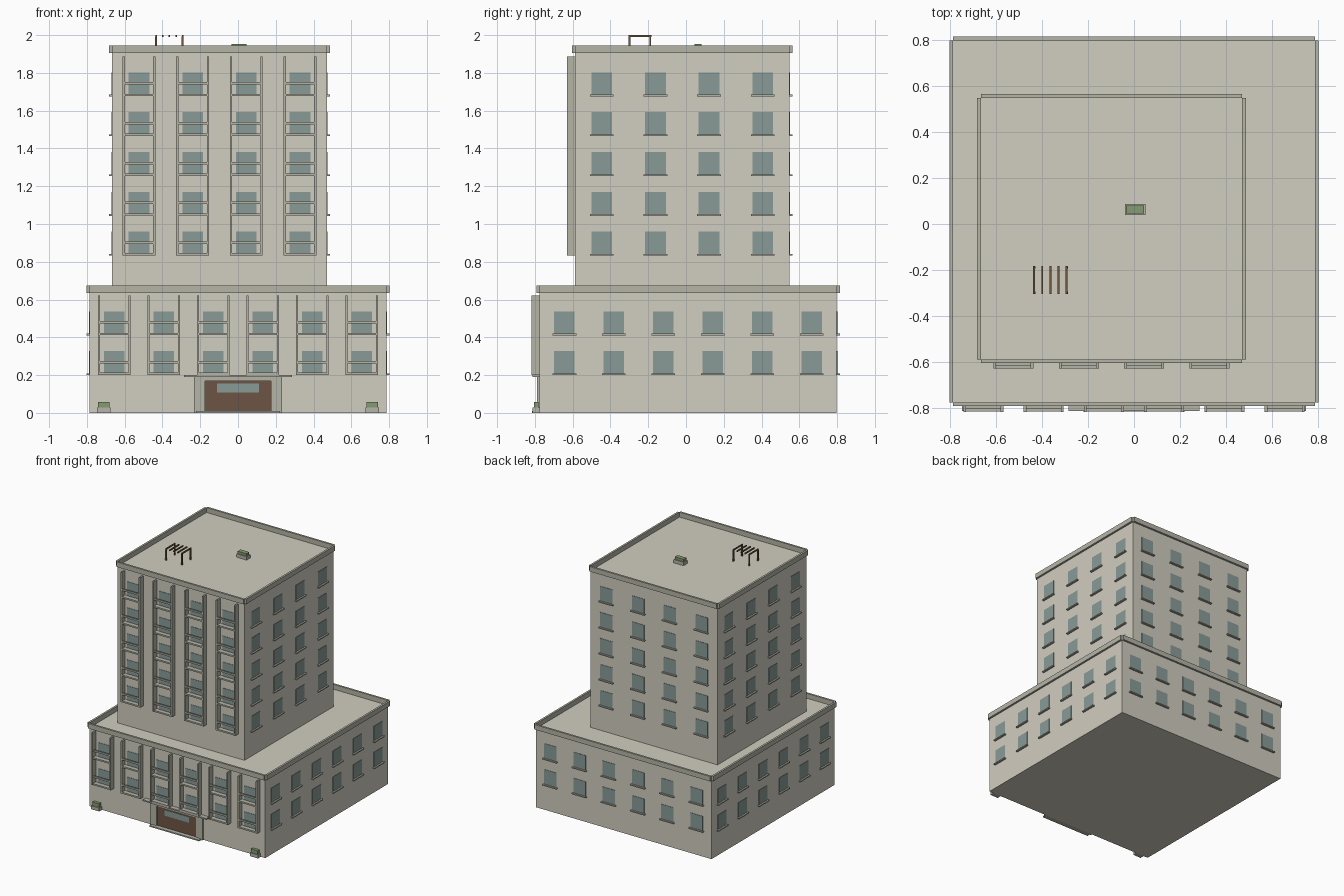
import bpy, bmesh
from mathutils import Vector

if "Cube" in bpy.data.objects:
    bpy.data.objects.remove(bpy.data.objects["Cube"])


def material(name, rgb):
    m = bpy.data.materials.new(name)
    m.diffuse_color = (*rgb, 1)
    m.use_nodes = True
    m.node_tree.nodes["Principled BSDF"].inputs["Base Color"].default_value = m.diffuse_color
    return m


WALL = material("wall", (0.64, 0.61, 0.53))
TRIM = material("trim", (0.46, 0.46, 0.39))
GLASS = material("glass", (0.25, 0.33, 0.31))
DOOR = material("door_brown", (0.155, 0.09, 0.06))
LEAF = material("leaf", (0.24, 0.33, 0.17))
WOOD = material("wood", (0.16, 0.10, 0.055))


def boxes(name, mat, spans):
    """One object made of boxes, each given as (x0, x1, y0, y1, z0, z1)."""
    bm = bmesh.new()
    for x0, x1, y0, y1, z0, z1 in spans:
        lo, hi = Vector((x0, y0, z0)), Vector((x1, y1, z1))
        lo, hi = (Vector(map(min, lo, hi)), Vector(map(max, lo, hi)))
        verts = bmesh.ops.create_cube(bm, size=1)["verts"]
        for v in verts:
            v.co = (lo + hi) / 2 + v.co * (hi - lo)
    me = bpy.data.meshes.new(name)
    bm.to_mesh(me)
    bm.free()
    me.materials.append(mat)
    ob = bpy.data.objects.new(name, me)
    bpy.context.collection.objects.link(ob)
    return ob


def wall_box(cx, cy, half, side, u0, u1, out0, out1, z0, z1):
    """Box on a wall: u runs along the wall, out is distance from its plane."""
    a, b = half + out0, half + out1
    if side == "front":
        return (cx + u0, cx + u1, cy - b, cy - a, z0, z1)
    if side == "back":
        return (cx + u0, cx + u1, cy + a, cy + b, z0, z1)
    s = 1 if side == "right" else -1
    return (cx + s * a, cx + s * b, cy + u0, cy + u1, z0, z1)


SIDES = ("front", "back", "left", "right")


def block(name, cx, cy, half, z0, z1, columns, spacing, sills, fin_top):
    # main body and parapet strips around the roof
    boxes(name + "_body", WALL, [(cx - half, cx + half, cy - half, cy + half, z0, z1)])
    boxes(name + "_parapet", TRIM,
          [wall_box(cx, cy, half, s, -half, half, 0, 0.016, z1, z1 + 0.04) for s in SIDES])

    us = [(i - (columns - 1) / 2) * spacing for i in range(columns)]
    # windows on all sides, sills on the three sides without balconies
    boxes(name + "_windows", GLASS,
          [wall_box(cx, cy, half, s, u - 0.055, u + 0.055, -0.01, 0.003, z, z + 0.12)
           for s in SIDES for u in us for z in sills])
    boxes(name + "_window_sills", TRIM,
          [wall_box(cx, cy, half, s, u - 0.063, u + 0.063, 0, 0.016, z - 0.007, z + 0.002)
           for s in SIDES[1:] for u in us for z in sills])

    # balcony stacks: side fins, floor slabs and rails
    fins, slabs, rails = [], [], []
    for u in us:
        for e in (-1, 1):
            fins.append(wall_box(cx, cy, half, "front", u + e * 0.075, u + e * 0.087,
                                 0, 0.041, sills[0] - 0.006, fin_top))
        for z in sills:
            slabs.append(wall_box(cx, cy, half, "front", u - 0.075, u + 0.075,
                                  0, 0.039, z - 0.006, z + 0.006))
            rails.append(wall_box(cx, cy, half, "front", u - 0.075, u + 0.075,
                                  0.027, 0.039, z + 0.055, z + 0.068))
    boxes(name + "_balcony_fins", TRIM, fins)
    boxes(name + "_balcony_slabs", TRIM, slabs)
    boxes(name + "_balcony_rails", TRIM, rails)


rows = [0.207 + 0.2108 * i for i in range(8)]
block("podium", 0, 0.011, 0.787, 0, 0.635, 6, 0.262, rows[:2], 0.622)
block("tower", -0.098, -0.02, 0.568, 0.635, 1.904, 4, 0.284, rows[3:], 1.886)

# entrance
F = -0.776
boxes("door_surround", TRIM,
      [(s * 0.175, s * 0.233, F - 0.014, F, 0, 0.19) for s in (-1, 1)]
      + [(-0.175, 0.175, F - 0.014, F, 0.17, 0.19)])
boxes("door_canopy", TRIM, [(-0.285, 0.285, F - 0.037, F, 0.19, 0.2)])
boxes("door_step", TRIM, [(-0.222, 0.222, F - 0.04, F, 0, 0.01)])
boxes("door", DOOR, [(-0.175, 0.175, F - 0.006, F, 0.01, 0.17)])
boxes("door_window", GLASS, [(-0.11, 0.11, F - 0.009, F, 0.108, 0.155)])


def planter(name, x, y, hx, hy, z):
    boxes(name + "_box", TRIM, [(x - hx, x + hx, y - hy, y + hy, z, z + 0.028)])
    boxes(name + "_hedge", LEAF,
          [(x - hx + 0.006, x + hx - 0.006, y - hy + 0.006, y + hy - 0.006,
            z + 0.028, z + 0.058 - (0.01 if z else 0))])


# planters by the front corners and on the roof
planter("left_planter", -0.711, F - 0.018, 0.036, 0.018, 0)
planter("right_planter", 0.711, F - 0.018, 0.036, 0.018, 0)
planter("roof_planter", 0.005, 0.063, 0.045, 0.024, 1.904)

# roof pergola
xs = [-0.434 + 0.0353 * i for i in range(5)]
boxes("pergola_slats", WOOD,
      [(x - 0.004, x + 0.004, -0.305, -0.183, 1.99, 2.0) for x in xs])
boxes("pergola_posts", WOOD,
      [(x - 0.005, x + 0.005, y - 0.005, y + 0.005, 1.904, 1.992)
       for x in (xs[0], xs[-1]) for y in (-0.299, -0.189)])
